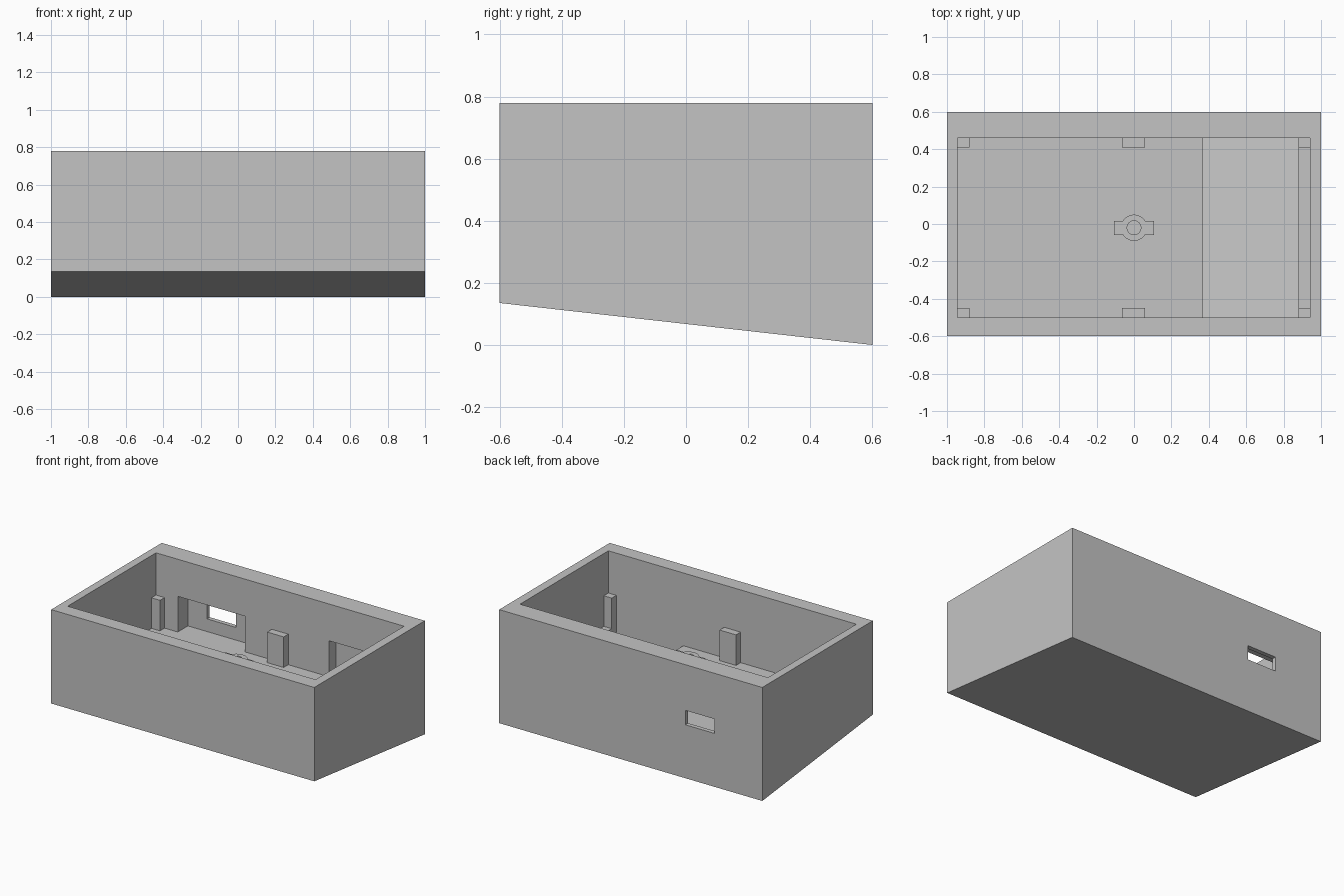
import bpy, bmesh, math

if "Cube" in bpy.data.objects:
    bpy.data.objects.remove(bpy.data.objects["Cube"], do_unlink=True)

grey = bpy.data.materials.new("plain_grey")
grey.use_nodes = True
colour = (0.55, 0.55, 0.55, 1)
grey.diffuse_color = colour
grey.node_tree.nodes["Principled BSDF"].inputs["Base Color"].default_value = colour

FLOOR, POST_TOP = 0.28, 0.49
LEFT, RIGHT, FRONT, BACK = -0.945, 0.94, -0.5, 0.46


def finish(name, bm):
    bmesh.ops.recalc_face_normals(bm, faces=bm.faces)
    mesh = bpy.data.meshes.new(name)
    bm.to_mesh(mesh)
    bm.free()
    mesh.materials.append(grey)
    obj = bpy.data.objects.new(name, mesh)
    bpy.context.collection.objects.link(obj)
    return obj


def prism(name, x0, x1, profile):
    """Extrude a (y, z) side profile from x0 to x1."""
    bm = bmesh.new()
    face = bm.faces.new([bm.verts.new((x0, y, z)) for y, z in profile])
    ext = bmesh.ops.extrude_face_region(bm, geom=[face])["geom"]
    verts = [g for g in ext if isinstance(g, bmesh.types.BMVert)]
    bmesh.ops.translate(bm, verts=verts, vec=(x1 - x0, 0, 0))
    return finish(name, bm)


def box(name, x0, x1, y0, y1, z0, z1):
    return prism(name, x0, x1, [(y0, z0), (y1, z0), (y1, z1), (y0, z1)])


def cylinder(name, x, y, z0, z1, radius):
    bm = bmesh.new()
    bmesh.ops.create_cone(bm, cap_ends=True, segments=48, radius1=radius,
                          radius2=radius, depth=z1 - z0)
    bmesh.ops.translate(bm, verts=bm.verts, vec=(x, y, (z0 + z1) / 2))
    return finish(name, bm)


def combine(target, tool, operation):
    """Apply one boolean step and remove the tool object."""
    mod = target.modifiers.new("step", 'BOOLEAN')
    mod.operation, mod.solver, mod.object = operation, 'EXACT', tool
    bpy.context.view_layer.objects.active = target
    bpy.ops.object.modifier_apply(modifier=mod.name)
    bpy.data.objects.remove(tool, do_unlink=True)


# Case with a sloping underside
case = prism("case", -1, 1, [(-0.6, 0.135), (0.6, 0), (0.6, 0.78), (-0.6, 0.78)])

# Main cavity, battery bay, connector recess and connector slot
cutters = [
    box("cavity", LEFT, RIGHT, FRONT, BACK, FLOOR, 0.9),
    prism("battery_bay", 0.37, 0.88,
          [(FRONT, 0.185), (0.535, 0.07), (0.535, 0.527), (FRONT, 0.527)]),
    box("connector_recess", -0.78, -0.27, 0.3, 0.57, FLOOR, 0.525),
    box("connector_slot", -0.635, -0.415, 0.5, 0.7, 0.367, 0.466),
]
for cutter in cutters:
    combine(case, cutter, 'DIFFERENCE')

# Support posts along the front and back walls
spans = {"left": (LEFT, -0.88), "middle": (-0.065, 0.06), "right": (0.88, RIGHT)}
for side, (x0, x1) in spans.items():
    box(f"front_{side}_post", x0, x1, FRONT, FRONT + 0.05, FLOOR, POST_TOP)
    box(f"back_{side}_post", x0, x1, BACK - 0.05, BACK, FLOOR, POST_TOP)

# Central screw mount with side ribs
mount = cylinder("screw_mount", 0, -0.02, FLOOR, POST_TOP, 0.07)
combine(mount, box("ribs", -0.108, 0.108, -0.058, 0.016, FLOOR, POST_TOP), 'UNION')
combine(mount, cylinder("screw_hole", 0, -0.02, 0.2, 0.6, 0.037), 'DIFFERENCE')
bpy.ops.object.select_all(action='DESELECT')
mount.select_set(True)
bpy.context.view_layer.objects.active = mount
bpy.ops.object.shade_smooth_by_angle(angle=math.radians(30))
